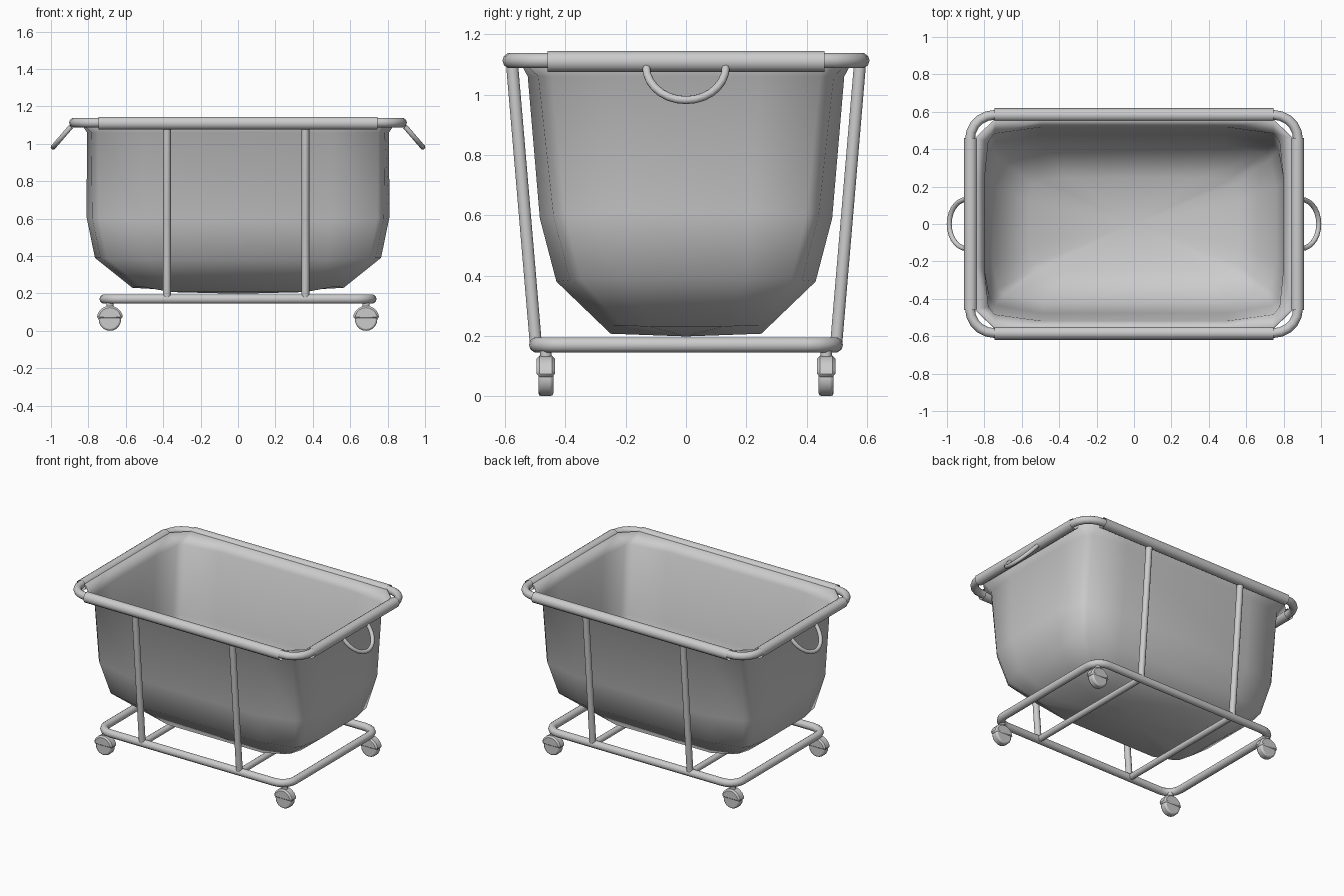
import bpy, bmesh
from math import pi, sin, cos
from mathutils import Vector

if "Cube" in bpy.data.objects:
    bpy.data.objects.remove(bpy.data.objects["Cube"])


def finish(ob, angle=40):
    bpy.ops.object.select_all(action='DESELECT')
    ob.select_set(True)
    bpy.context.view_layer.objects.active = ob
    if ob.type == 'CURVE':
        bpy.ops.object.convert(target='MESH')
        ob = bpy.context.object
    bpy.ops.object.shade_smooth_by_angle(angle=angle * pi / 180)
    return ob


def mesh(name, verts, faces, angle=40):
    me = bpy.data.meshes.new(name)
    me.from_pydata(verts, [], faces)
    bm = bmesh.new()
    bm.from_mesh(me)
    bmesh.ops.recalc_face_normals(bm, faces=bm.faces)
    bm.to_mesh(me)
    bm.free()
    ob = bpy.data.objects.new(name, me)
    bpy.context.collection.objects.link(ob)
    return finish(ob, angle)


def tube(name, pts, r, closed=False, caps=True):
    cu = bpy.data.curves.new(name, 'CURVE')
    cu.dimensions = '3D'
    cu.bevel_depth = r
    cu.bevel_resolution = 3
    cu.use_fill_caps = caps
    sp = cu.splines.new('POLY')
    sp.points.add(len(pts) - 1)
    for p, c in zip(sp.points, pts):
        p.co = (*c, 1)
    sp.use_cyclic_u = closed
    ob = bpy.data.objects.new(name, cu)
    bpy.context.collection.objects.link(ob)
    return finish(ob, 60)


def rounded_rect(hx, hy, r, z, n=5):
    pts = []
    for k, (sx, sy) in enumerate([(1, 1), (-1, 1), (-1, -1), (1, -1)]):
        for i in range(n + 1):
            a = (k + i / n) * pi / 2
            pts.append((sx * (hx - r) + r * cos(a), sy * (hy - r) + r * sin(a), z))
    return pts


def cylinder(name, loc, r, depth, axis='Z', n=16, bevel=0):
    rot = (pi / 2, 0, 0) if axis == 'Y' else (0, 0, 0)
    bpy.ops.mesh.primitive_cylinder_add(vertices=n, radius=r, depth=depth, location=loc, rotation=rot)
    ob = bpy.context.object
    ob.name = name
    if bevel:
        m = ob.modifiers.new('bevel', 'BEVEL')
        m.width = bevel
        m.segments = 2
    return finish(ob)


# frame rails and cross bars
tube('top_rail', rounded_rect(0.877, 0.583, 0.13, 1.113), 0.026, True)
tube('base_rail', rounded_rect(0.715, 0.495, 0.09, 0.17), 0.026, True)
for x in (-0.38, 0.36):
    tube('base_crossbar', [(x, -0.49, 0.17), (x, 0.49, 0.17)], 0.021)
    for s in (-1, 1):
        tube('side_post', [(x, s * 0.498, 0.17), (x, s * 0.577, 1.1)], 0.021)

# fabric sleeves around the top rail
for s in (-1, 1):
    tube('long_sleeve', [(-0.745, s * 0.583, 1.11), (0.745, s * 0.583, 1.11)], 0.036, caps=False)
    tube('end_sleeve', [(s * 0.873, -0.46, 1.11), (s * 0.873, 0.46, 1.11)], 0.036, caps=False)

# fabric bag: each ring is a quarter outline (x, y, z), mirrored round
rings = [
    [(0.85, 0.23, 1.125), (0.85, 0.46, 1.125), (0.745, 0.56, 1.125), (0.5, 0.56, 1.125)],
    [(0.807, 0.24, 1.06), (0.785, 0.445, 1.06), (0.75, 0.49, 1.06), (0.5, 0.525, 1.06)],
    [(0.81, 0.22, 0.61), (0.78, 0.40, 0.60), (0.745, 0.44, 0.60), (0.5, 0.485, 0.59)],
    [(0.765, 0.20, 0.39), (0.735, 0.35, 0.39), (0.70, 0.385, 0.385), (0.48, 0.43, 0.38)],
    [(0.565, 0.12, 0.23), (0.545, 0.215, 0.235), (0.51, 0.24, 0.235), (0.36, 0.25, 0.207)],
]
verts, faces = [], []
for q in rings:
    back = q[::-1]
    verts += q
    verts += [(-x, y, z) for x, y, z in back]
    verts += [(-x, -y, z) for x, y, z in q]
    verts += [(x, -y, z) for x, y, z in back]
n = 16
for k in range(len(rings) - 1):
    for i in range(n):
        j = (i + 1) % n
        faces.append((k * n + i, k * n + j, (k + 1) * n + j, (k + 1) * n + i))
verts.append((0, 0, 0.198))
last = (len(rings) - 1) * n
faces += [(last + i, last + (i + 1) % n, len(verts) - 1) for i in range(n)]
bag = mesh('bag', verts, faces, 80)
# open shell: face the normals outward by checking one side face
if bag.data.polygons[n * 2].normal.dot(bag.data.polygons[n * 2].center - Vector((0, 0, 0.6))) < 0:
    bag.data.flip_normals()
sol = bag.modifiers.new('thickness', 'SOLIDIFY')
sol.thickness = 0.008
sol.offset = -1

# carrying handles, half hoops hanging outward
for s in (-1, 1):
    pts = []
    for i in range(15):
        a = pi * i / 14
        t = sin(a)
        pts.append((s * (0.893 + 0.095 * t), 0.132 * cos(a), 1.092 - 0.11 * t))
    tube('end_handle', pts, 0.0135)

# casters
for sx in (-1, 1):
    for sy in (-1, 1):
        x, y = sx * 0.685, sy * 0.465
        cylinder('caster_wheel', (x, y, 0.06), 0.06, 0.05, 'Y', 20, 0.01)
        cylinder('caster_stem', (x, y, 0.143), 0.019, 0.04)
        m = 10
        v = [(x + 0.07 * cos(pi * i / m), y + w, 0.064 + 0.07 * sin(pi * i / m))
             for w in (-0.031, 0.031) for i in range(m + 1)]
        k = m + 1
        f = [tuple(range(k)), tuple(range(k, 2 * k))]
        f += [(i, (i + 1) % k, k + (i + 1) % k, k + i) for i in range(k)]
        hood = mesh('caster_hood', v, f)
        hood.modifiers.new('bevel', 'BEVEL').width = 0.01
